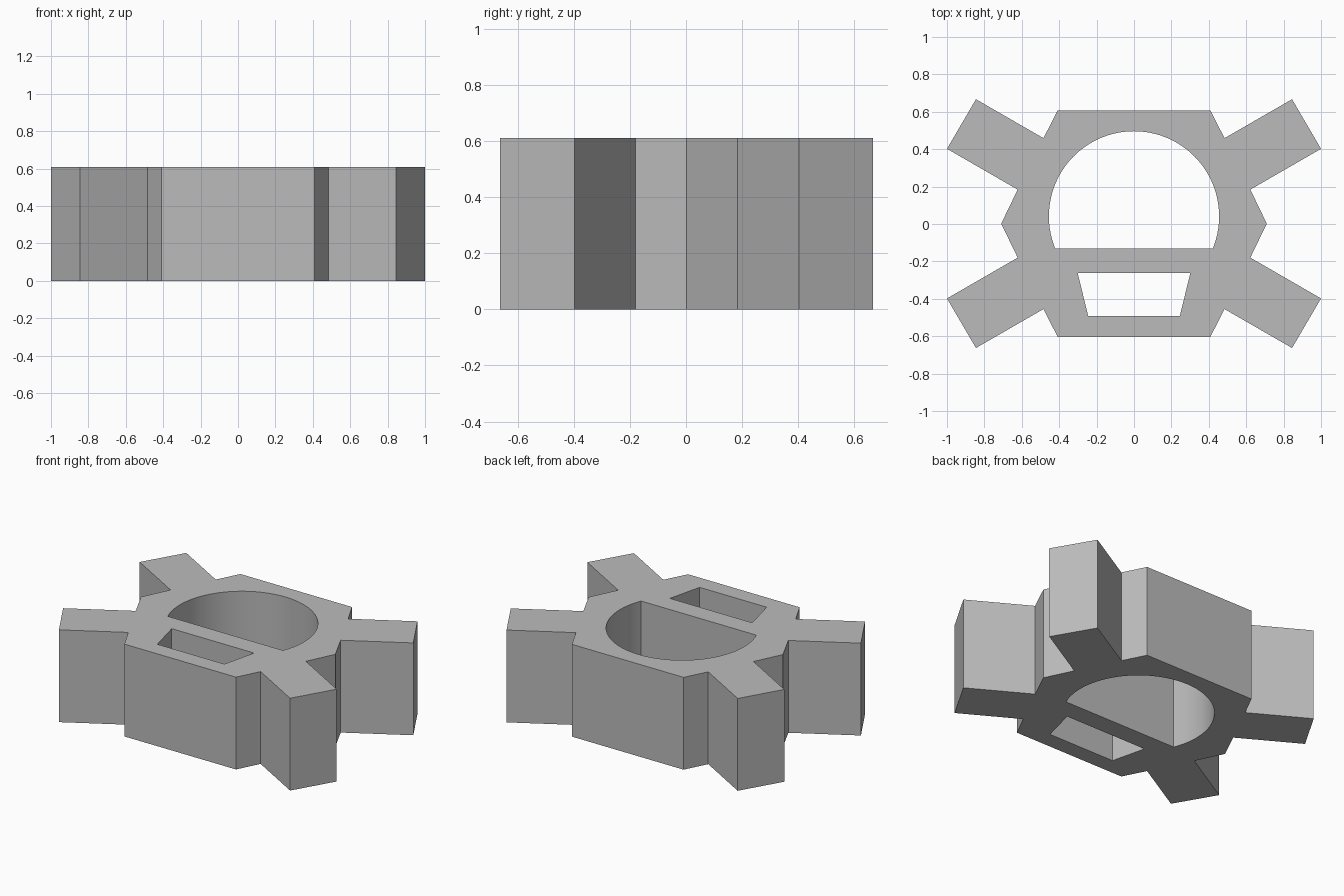
import bpy
import bmesh
import math

HEIGHT = 0.61

if "Cube" in bpy.data.objects:
    bpy.data.objects.remove(bpy.data.objects["Cube"], do_unlink=True)

grey = bpy.data.materials.new("plain_grey")
grey.use_nodes = True
colour = (0.5, 0.5, 0.5, 1)
grey.diffuse_color = colour
grey.node_tree.nodes["Principled BSDF"].inputs["Base Color"].default_value = colour


def mirrored(half):
    """Close a right-hand profile with its mirror image."""
    return half + [(-x, y) for x, y in reversed(half)]


# Hexagonal body with four angled arms
body = mirrored([(0.408, 0.608), (0.484, 0.459), (0.845, 0.667), (1.0, 0.402),
                 (0.622, 0.184), (0.71, 0.002), (0.622, -0.18), (1.0, -0.398),
                 (0.845, -0.663), (0.484, -0.455), (0.408, -0.604)])

# Round opening cut off by a flat chord
radius, centre_y, chord_y = 0.455, 0.041, -0.132
start = math.asin((chord_y - centre_y) / radius)
steps = 64
opening = []
for i in range(steps + 1):
    a = start + (math.pi - 2 * start) * i / steps
    opening.append((radius * math.cos(a), centre_y + radius * math.sin(a)))

# Tapered slot
slot = mirrored([(0.301, -0.262), (0.245, -0.492)])

# Fill the profile between its loops, then extrude it upward
bm = bmesh.new()
for loop in (body, opening, slot):
    verts = [bm.verts.new((x, y, 0)) for x, y in loop]
    for a, b in zip(verts, verts[1:] + verts[:1]):
        bm.edges.new((a, b))
bmesh.ops.triangle_fill(bm, edges=bm.edges[:], use_beauty=True, normal=(0, 0, 1))
result = bmesh.ops.extrude_face_region(bm, geom=bm.faces[:], use_keep_orig=True)
top = [g for g in result["geom"] if isinstance(g, bmesh.types.BMVert)]
bmesh.ops.translate(bm, verts=top, vec=(0, 0, HEIGHT))
bmesh.ops.recalc_face_normals(bm, faces=bm.faces[:])

mesh = bpy.data.meshes.new("bracket_body")
bm.to_mesh(mesh)
bm.free()
mesh.materials.append(grey)
bracket = bpy.data.objects.new("bracket_body", mesh)
bpy.context.collection.objects.link(bracket)

# Smooth round wall, crisp corners
bpy.ops.object.select_all(action="DESELECT")
bracket.select_set(True)
bpy.context.view_layer.objects.active = bracket
bpy.ops.object.shade_smooth_by_angle(angle=math.radians(25))
